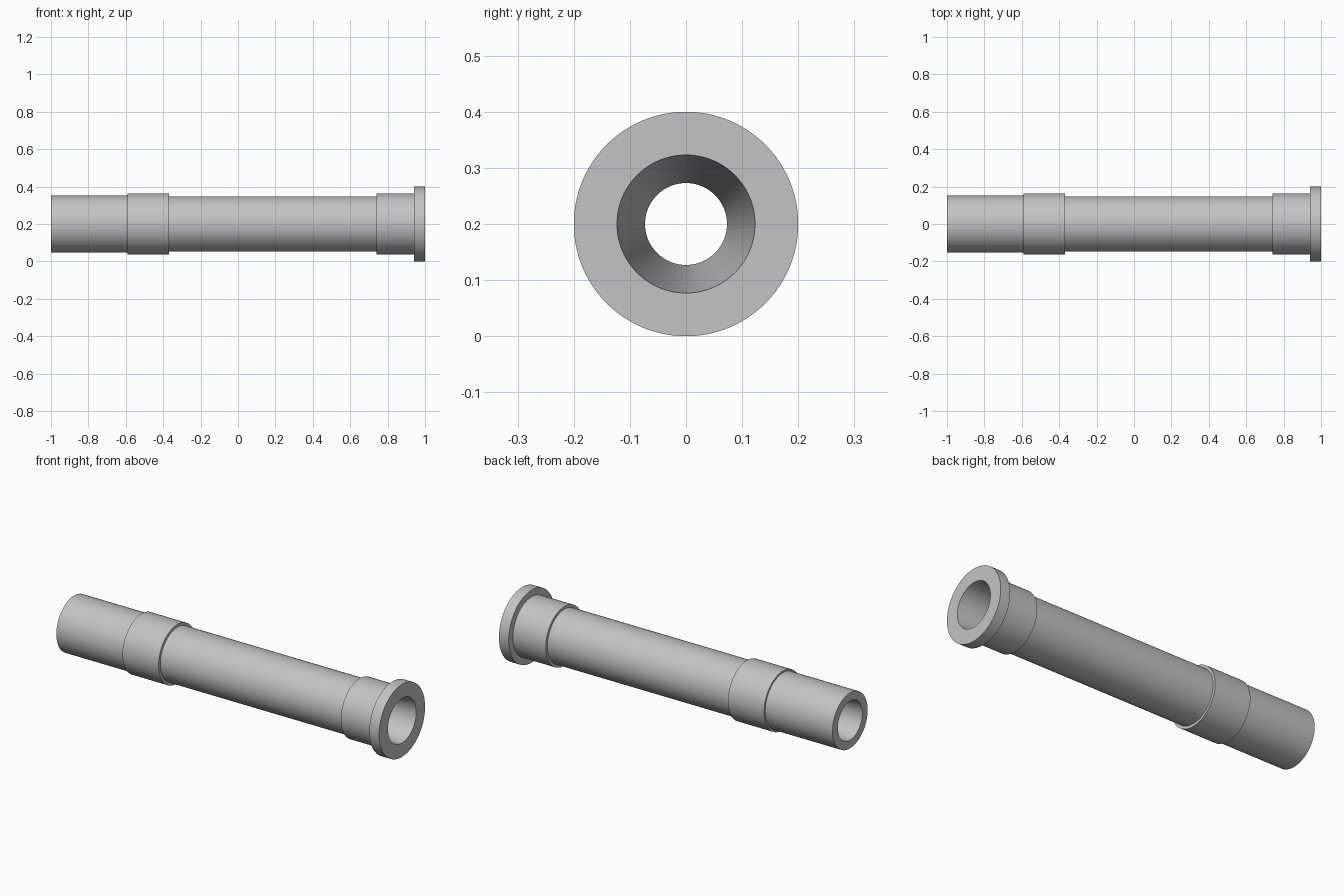
import bpy
import bmesh
import math
from mathutils import Vector

default_cube = bpy.data.objects.get("Cube")
if default_cube:
    bpy.data.objects.remove(default_cube, do_unlink=True)

SEGMENTS = 96
AXIS_HEIGHT = 0.2


def make_material(name, rgb):
    mat = bpy.data.materials.new(name)
    mat.use_nodes = True
    color = (*rgb, 1.0)
    mat.diffuse_color = color
    mat.node_tree.nodes["Principled BSDF"].inputs["Base Color"].default_value = color
    return mat


def lathe(name, profile, mat):
    """Revolve a closed (x, radius) profile around the x axis."""
    bm = bmesh.new()
    verts = [bm.verts.new((x, 0, r)) for x, r in profile]
    edges = [bm.edges.new((a, b)) for a, b in zip(verts, verts[1:] + verts[:1])]
    bmesh.ops.spin(bm, geom=verts + edges, cent=(0, 0, 0), axis=(1, 0, 0),
                   angle=math.tau, steps=SEGMENTS, use_merge=True)
    bmesh.ops.remove_doubles(bm, verts=bm.verts, dist=1e-5)
    bmesh.ops.recalc_face_normals(bm, faces=bm.faces)
    bmesh.ops.translate(bm, verts=bm.verts, vec=Vector((0, 0, AXIS_HEIGHT)))
    mesh = bpy.data.meshes.new(name)
    bm.to_mesh(mesh)
    bm.free()
    mesh.materials.append(mat)
    obj = bpy.data.objects.new(name, mesh)
    bpy.context.collection.objects.link(obj)
    bpy.ops.object.select_all(action="DESELECT")
    obj.select_set(True)
    bpy.context.view_layer.objects.active = obj
    bpy.ops.object.shade_smooth_by_angle(angle=math.radians(30))
    return obj


gray = make_material("plain gray", (0.55, 0.55, 0.55))

# Outer wall: end sleeve, collar, long tube, second collar, flange
outer_steps = [
    (-1.0, -0.59, 0.153),
    (-0.59, -0.37, 0.163),
    (-0.37, 0.741, 0.148),
    (0.741, 0.941, 0.163),
    (0.941, 1.0, 0.2),
]
outer = [(x, r) for x0, x1, r in outer_steps for x in (x0, x1)]

# Bore: wide inlet narrowing to a throat, then slowly widening to the outlet
bore = [(1.0, 0.123), (0.42, 0.073), (0.25, 0.073), (-1.0, 0.107)]

lathe("flanged_tube", outer + bore, gray)
